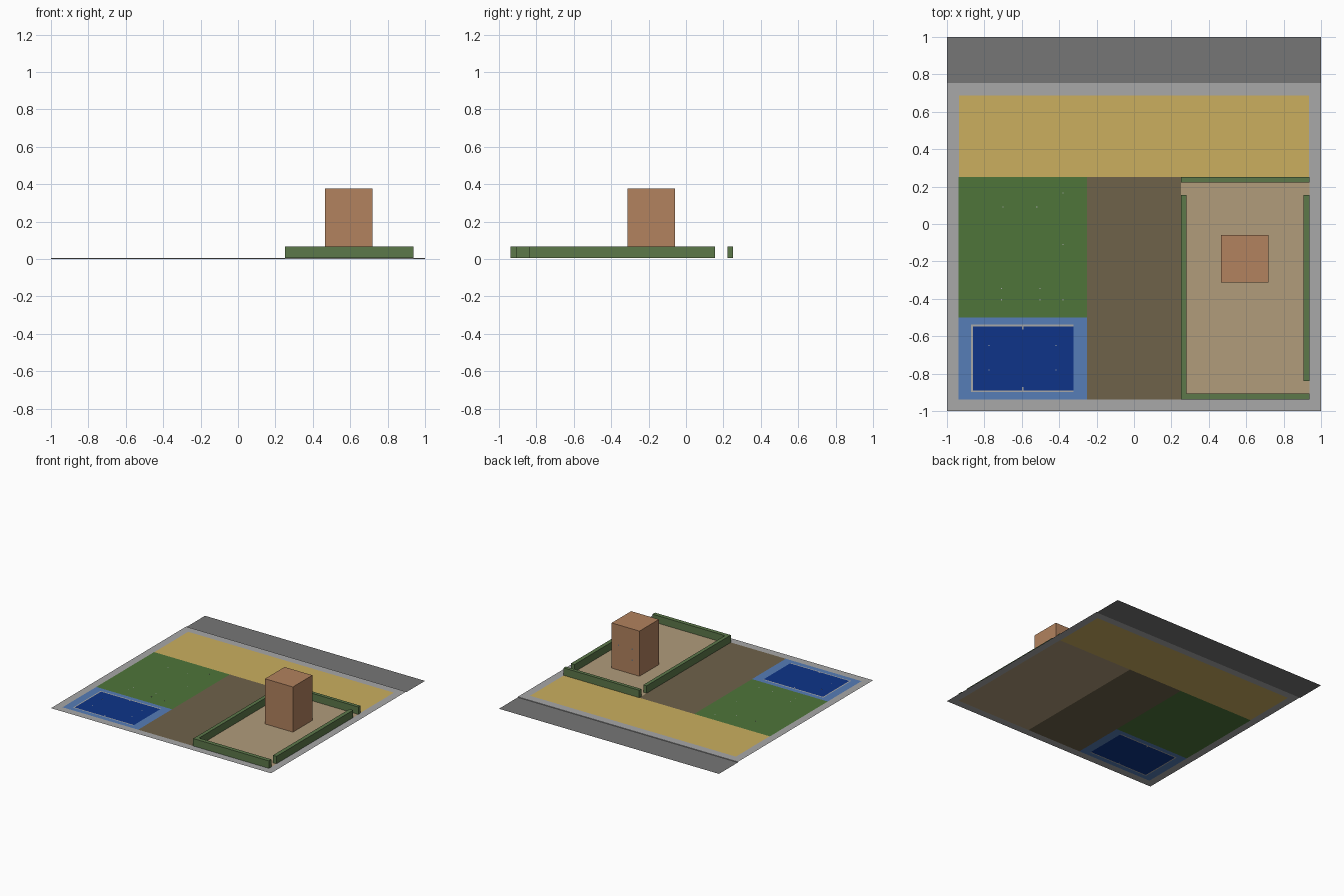
import bpy, bmesh

if "Cube" in bpy.data.objects:
    bpy.data.objects.remove(bpy.data.objects["Cube"])

GROUND = 0.005  # height of the pavement above the road


def material(name, rgb):
    """Flat material from an sRGB 0-255 colour."""
    m = bpy.data.materials.new(name)
    lin = [((c / 255 + 0.055) / 1.055) ** 2.4 if c > 10 else c / 255 / 12.92 for c in rgb]
    m.diffuse_color = (*lin, 1)
    m.use_nodes = True
    m.node_tree.nodes["Principled BSDF"].inputs["Base Color"].default_value = m.diffuse_color
    return m


MATS = {n: material(n, c) for n, c in {
    "pavement grey": (168, 168, 168), "road grey": (118, 118, 118),
    "sand yellow": (203, 175, 95), "lawn green": (78, 117, 58),
    "earth brown": (110, 98, 74), "yard tan": (177, 156, 123),
    "hedge green": (92, 120, 74), "brick orange": (178, 130, 94),
    "court light blue": (86, 125, 183), "court dark blue": (14, 52, 137)}.items()}
NAMES = list(MATS)


def finish(name, bm, mats):
    me = bpy.data.meshes.new(name)
    bm.to_mesh(me)
    bm.free()
    for m in mats:
        me.materials.append(MATS[m])
    ob = bpy.data.objects.new(name, me)
    bpy.context.collection.objects.link(ob)
    return ob


def box(name, x0, x1, y0, y1, z1, mat, z0=GROUND):
    bm = bmesh.new()
    bmesh.ops.create_cube(bm, size=1)
    for v in bm.verts:
        v.co = (x1 if v.co.x > 0 else x0, y1 if v.co.y > 0 else y0, z1 if v.co.z > 0 else z0)
    # open bottom, resting on the ground sheet
    bmesh.ops.delete(bm, geom=[f for f in bm.faces if f.normal.z < -0.5], context='FACES')
    return finish(name, bm, [mat])


# Ground areas: later entries lie over earlier ones (x0, x1, y0, y1, colour)
AREAS = [
    (-1, 1, -1, 0.755, "pavement grey"),
    (-0.935, 0.935, 0.25, 0.688, "sand yellow"),
    (-0.25, 0.25, -0.938, 0.25, "earth brown"),
    (0.25, 0.938, -0.938, 0.25, "yard tan"),
    (-0.938, -0.25, -0.5, 0.25, "lawn green"),
    (-0.938, -0.25, -0.938, -0.5, "court light blue"),
    (-0.872, -0.323, -0.898, -0.538, "pavement grey"),  # court border line
    (-0.862, -0.323, -0.889, -0.548, "court dark blue"),
    (-0.6, -0.592, -0.565, -0.548, "pavement grey"),    # centre marks
    (-0.6, -0.592, -0.889, -0.872, "pavement grey"),
]


def area_at(x, y):
    return [a[4] for a in AREAS if a[0] < x < a[1] and a[2] < y < a[3]][-1]


# Ground sheet: one grid cut along every area border, coloured by area
xs = sorted({v for a in AREAS for v in a[:2]})
ys = sorted({v for a in AREAS for v in a[2:4]})
bm = bmesh.new()
grid = [[bm.verts.new((x, y, GROUND)) for y in ys] for x in xs]
for i in range(len(xs) - 1):
    for j in range(len(ys) - 1):
        f = bm.faces.new((grid[i][j], grid[i + 1][j], grid[i + 1][j + 1], grid[i][j + 1]))
        f.material_index = NAMES.index(
            area_at((xs[i] + xs[i + 1]) / 2, (ys[j] + ys[j + 1]) / 2))
finish("ground_areas", bm, NAMES)

# Road with the kerb step up to the pavement
bm = bmesh.new()
rows = [[bm.verts.new((x, y, z)) for x in (-1, 1)] for y, z in ((0.755, GROUND), (0.755, 0), (1, 0))]
for k in range(2):
    f = bm.faces.new((rows[k][0], rows[k][1], rows[k + 1][1], rows[k + 1][0]))
    f.material_index = k
finish("road_and_kerb", bm, ["pavement grey", "road grey"])

# Hedges around the yard, with gaps at two corners
H = 0.066
box("hedge_front", 0.25, 0.938, -0.938, -0.905, H, "hedge green")
box("hedge_back", 0.25, 0.938, 0.222, 0.25, H, "hedge green")
box("hedge_left", 0.25, 0.28, -0.905, 0.155, H, "hedge green")
box("hedge_right", 0.905, 0.938, -0.84, 0.155, H, "hedge green")

# House block
box("house", 0.465, 0.718, -0.313, -0.06, 0.376, "brick orange")

# Tiny dark marks on the back wall of the house
for n, (x, z) in enumerate([(0.654, 0.21), (0.53, 0.21), (0.53, 0.12)]):
    box(f"wall_mark_{n}", x - 0.005, x + 0.005, -0.06, -0.059, z + 0.006, "road grey", z - 0.006)

# Tiny pale marks on the lawn and the court
SPOTS = [(-0.7, 0.09), (-0.52, 0.09), (-0.38, 0.165), (-0.38, -0.11), (-0.708, -0.345),
         (-0.708, -0.405), (-0.503, -0.345), (-0.503, -0.405), (-0.38, -0.405)]
SPOTS += [(x, y) for x in (-0.775, -0.417) for y in (-0.65, -0.78)]
for n, (x, y) in enumerate(SPOTS):
    box(f"ground_mark_{n}", x - 0.003, x + 0.003, y - 0.003, y + 0.003, GROUND + 0.0005, "pavement grey")
